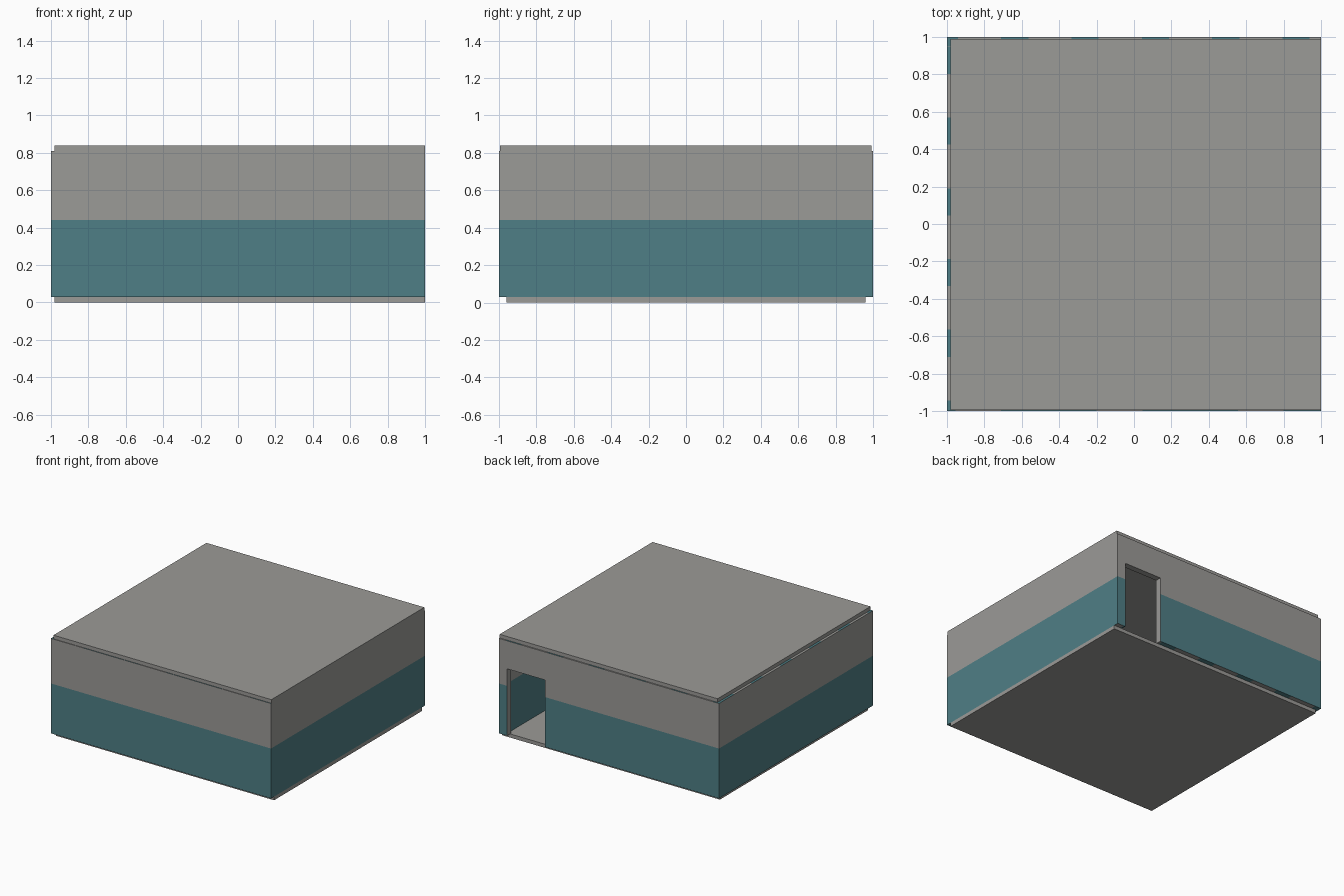
import bpy, bmesh
from mathutils import Vector

if "Cube" in bpy.data.objects:
    bpy.data.objects.remove(bpy.data.objects["Cube"])

WALL_Z0, WALL_Z1, BAND_Z = 0.03, 0.81, 0.44   # wall bottom, wall top, paint line
T = 0.05                                      # wall thickness


def material(name, rgb):
    m = bpy.data.materials.new(name)
    m.diffuse_color = (*rgb, 1)
    m.use_nodes = True
    m.node_tree.nodes["Principled BSDF"].inputs["Base Color"].default_value = m.diffuse_color
    return m


GREY = material("plaster grey", (0.33, 0.325, 0.31))
TEAL = material("painted teal", (0.078, 0.212, 0.238))


def finish(name, bm):
    bmesh.ops.recalc_face_normals(bm, faces=bm.faces[:])
    me = bpy.data.meshes.new(name)
    bm.to_mesh(me)
    bm.free()
    me.materials.append(GREY)
    me.materials.append(TEAL)
    ob = bpy.data.objects.new(name, me)
    bpy.context.collection.objects.link(ob)
    return ob


def prism(points, push):
    """Closed prism from an outline swept along a vector."""
    bm = bmesh.new()
    face = bm.faces.new([bm.verts.new(p) for p in points])
    out = bmesh.ops.extrude_face_region(bm, geom=[face], use_keep_orig=True)
    verts = [g for g in out["geom"] if isinstance(g, bmesh.types.BMVert)]
    bmesh.ops.translate(bm, verts=verts, vec=push)
    return bm


def slab(name, x0, x1, y0, y1, z0, z1):
    outline = [(x0, y0, z0), (x1, y0, z0), (x1, y1, z0), (x0, y1, z0)]
    finish(name, prism(outline, Vector((0, 0, z1 - z0))))


def cut(bm, co, no):
    geom = bm.verts[:] + bm.edges[:] + bm.faces[:]
    bmesh.ops.bisect_plane(bm, geom=geom, plane_co=co, plane_no=no)


def wall(name, profile, along, offset, period, width):
    """Wall from a (length, height) profile, running along axis 0 (x) or 1 (y)."""
    def place(u, z):
        return (u, offset, z) if along == 0 else (offset, u, z)
    push = Vector((0, T, 0)) if along == 0 else Vector((T, 0, 0))
    bm = prism([place(u, z) for u, z in profile], push)
    cut(bm, (0, 0, BAND_Z), (0, 0, 1))
    # edge stripes on the thin top and bottom faces
    axis = Vector((1, 0, 0)) if along == 0 else Vector((0, 1, 0))
    start = -0.71 - period
    stripes = [(start + i * period, start + i * period + width) for i in range(7)]
    for pair in stripes:
        for u in pair:
            if -0.99 < u < 0.99:
                cut(bm, axis * u, axis)
    bm.normal_update()
    for f in bm.faces:
        c = f.calc_center_median()
        if abs(f.normal.z) > 0.5:
            on_rim = c.z > WALL_Z1 - 0.01 or c.z < WALL_Z0 + 0.01
            teal = on_rim and any(a < c[along] < b for a, b in stripes)
        else:
            jamb = abs(f.normal[along]) > 0.5 and abs(c[along]) < 0.94
            teal = c.z < BAND_Z and not jamb
        f.material_index = int(teal)
    finish(name, bm)


def rect(a, b):
    return [(a, WALL_Z0), (b, WALL_Z0), (b, WALL_Z1), (a, WALL_Z1)]


# floor and roof slabs
slab("floor", -0.98, 1.0, -0.96, 0.96, 0.0, WALL_Z0)
slab("roof", -0.98, 1.0, -0.995, 0.99, WALL_Z1, 0.84)

# plain walls
wall("front_wall", rect(-1, 1), 0, -1, 0.755, 0.51)
wall("left_wall", rect(-1 + T, 1 - T), 1, -1, 0.378, 0.145)
wall("right_wall", rect(-1 + T, 1 - T), 1, 1 - T, 0.378, 0.145)

# back wall with doorway
D0, D1, DOOR_TOP = 0.58, 0.925, 0.58
door_profile = [(-1, WALL_Z0), (D0, WALL_Z0), (D0, DOOR_TOP), (D1, DOOR_TOP),
                (D1, WALL_Z0), (1, WALL_Z0), (1, WALL_Z1), (-1, WALL_Z1)]
wall("back_wall", door_profile, 0, 1 - T, 0.376, 0.145)
